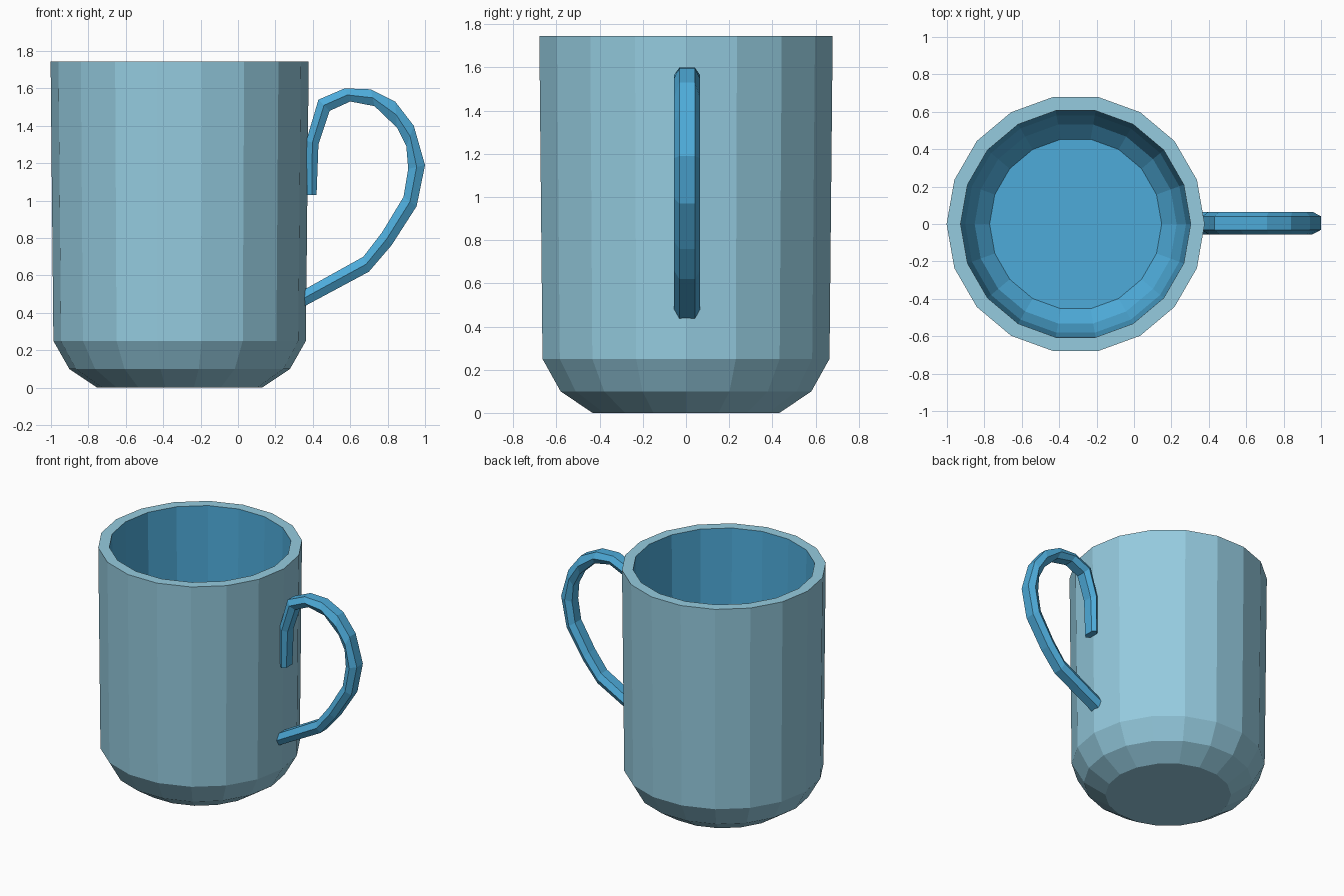
import bpy, bmesh, math
from mathutils import Vector

if "Cube" in bpy.data.objects:
    bpy.data.objects.remove(bpy.data.objects["Cube"])

def material(name, rgb):
    m = bpy.data.materials.new(name)
    m.diffuse_color = (*rgb, 1)
    m.use_nodes = True
    m.node_tree.nodes["Principled BSDF"].inputs["Base Color"].default_value = m.diffuse_color
    return m

pale_blue = material("pale blue glaze", (0.30, 0.60, 0.74))
bright_blue = material("bright blue glaze", (0.076, 0.41, 0.70))

def finish(bm, name, mats):
    bmesh.ops.recalc_face_normals(bm, faces=bm.faces)
    me = bpy.data.meshes.new(name)
    bm.to_mesh(me)
    bm.free()
    for m in mats:
        me.materials.append(m)
    ob = bpy.data.objects.new(name, me)
    bpy.context.collection.objects.link(ob)
    return ob

def bridge(bm, a, b, mat=0):
    n = len(a)
    for i in range(n):
        f = bm.faces.new((a[i], a[(i + 1) % n], b[(i + 1) % n], b[i]))
        f.material_index = mat

# Mug body: outer wall, rim, inner wall and floor as one closed low-poly shell
SIDES, CX = 18, -0.312
profile = [(0.44, 0.0), (0.59, 0.10), (0.675, 0.25), (0.69, 1.745),
           (0.615, 1.745), (0.59, 0.30), (0.54, 0.16), (0.46, 0.08)]
bm = bmesh.new()
rings = []
for r, z in profile:
    rings.append([bm.verts.new((CX + r * math.cos(2 * math.pi * i / SIDES),
                                r * math.sin(2 * math.pi * i / SIDES), z))
                  for i in range(SIDES)])
for k in range(len(rings) - 1):
    bridge(bm, rings[k], rings[k + 1], 1 if k >= 4 else 0)
bm.faces.new(rings[0])
bm.faces.new(rings[-1]).material_index = 1
finish(bm, "mug_body", [pale_blue, bright_blue])

# Handle: six-sided strap swept between an outer and an inner outline (x, z)
outline = [((0.37, 1.03), (0.42, 1.03)), ((0.365, 1.32), (0.43, 1.30)),
           ((0.43, 1.54), (0.49, 1.48)), ((0.57, 1.60), (0.60, 1.53)),
           ((0.71, 1.595), (0.73, 1.505)), ((0.84, 1.53), (0.85, 1.39)),
           ((0.94, 1.40), (0.90, 1.29)), ((1.0, 1.19), (0.91, 1.17)),
           ((0.955, 0.97), (0.885, 1.02)), ((0.82, 0.76), (0.77, 0.83)),
           ((0.70, 0.62), (0.67, 0.70)), ((0.355, 0.435), (0.355, 0.525))]
HALF, CY = 0.06, 0.005
bm = bmesh.new()
rings = []
for (ox, oz), (ix, iz) in outline:
    out, inn = Vector((ox, CY, oz)), Vector((ix, CY, iz))
    section = [(0, 0.6), (0.5, 1), (1, 0.6), (1, -0.6), (0.5, -1), (0, -0.6)]
    rings.append([bm.verts.new(out.lerp(inn, t) + Vector((0, s * HALF, 0)))
                  for t, s in section])
for a, b in zip(rings, rings[1:]):
    bridge(bm, a, b)
bm.faces.new(rings[0])
bm.faces.new(rings[-1])
finish(bm, "handle", [bright_blue])
